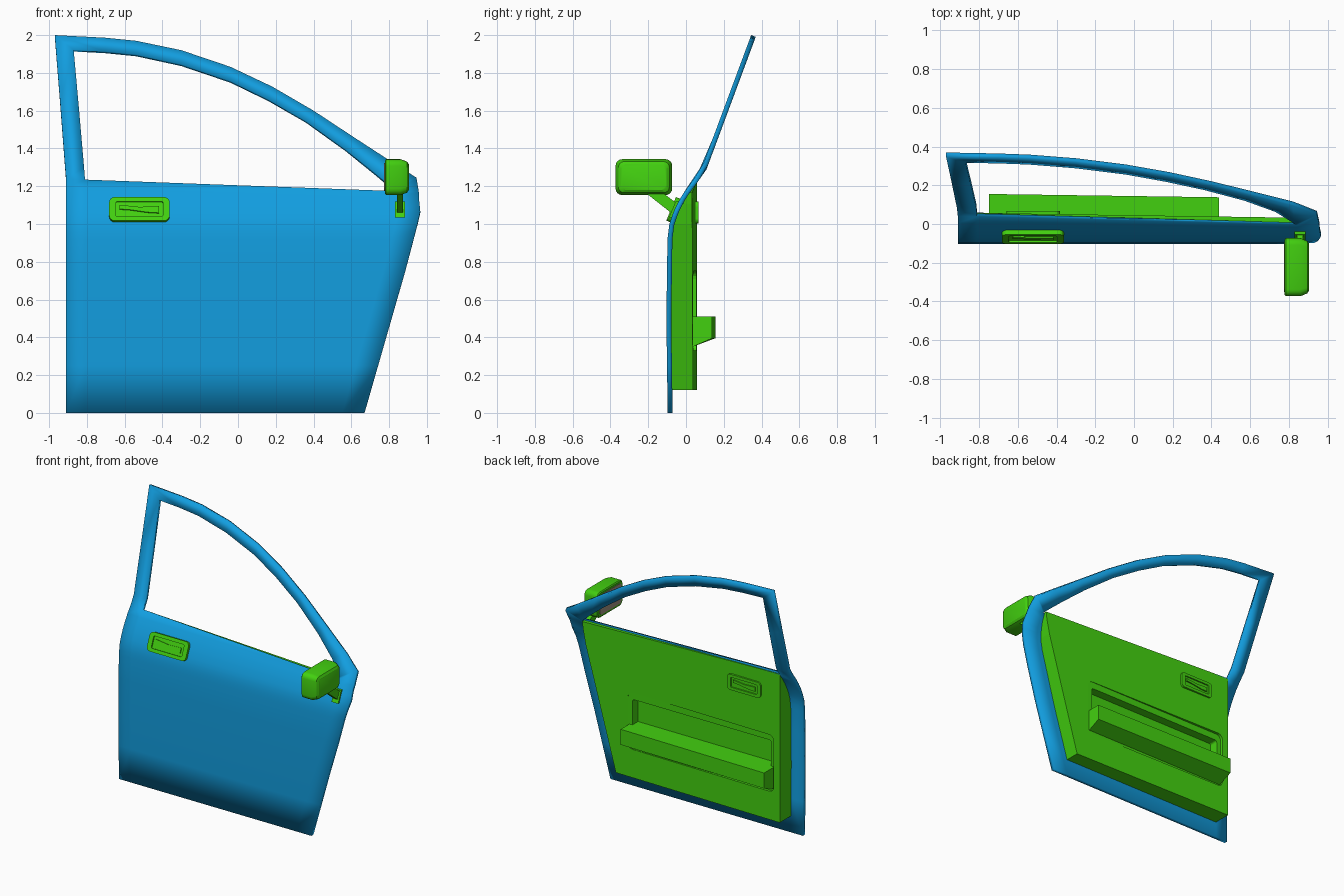
import bpy
import bmesh
import math
from mathutils import Vector

cube = bpy.data.objects.get("Cube")
if cube:
    bpy.data.objects.remove(cube, do_unlink=True)


def material(name, rgb):
    m = bpy.data.materials.new(name)
    m.use_nodes = True
    m.diffuse_color = (*rgb, 1)
    m.node_tree.nodes["Principled BSDF"].inputs["Base Color"].default_value = (*rgb, 1)
    return m


BLUE = material("blue paint", (0.006, 0.34, 0.74))
GREEN = material("green trim", (0.055, 0.63, 0.005))
GLASS = material("mirror grey", (0.36, 0.30, 0.23))


def interp(table, t):
    """Piecewise linear lookup in (key, value) pairs."""
    for (a, u), (b, v) in zip(table, table[1:]):
        if t <= b:
            return u + (v - u) * (t - a) / (b - a)
    return table[-1][1]


def make_object(name, bm, mat, smooth=None):
    mesh = bpy.data.meshes.new(name)
    bm.to_mesh(mesh)
    bm.free()
    mesh.materials.append(mat)
    obj = bpy.data.objects.new(name, mesh)
    bpy.context.collection.objects.link(obj)
    if smooth:
        bpy.ops.object.select_all(action='DESELECT')
        obj.select_set(True)
        bpy.context.view_layer.objects.active = obj
        bpy.ops.object.shade_smooth_by_angle(angle=math.radians(smooth))
    return obj


def loft(name, rings, mat, smooth=None):
    """Skin a closed solid through rings of equal length."""
    bm = bmesh.new()
    loops = [[bm.verts.new(p) for p in ring] for ring in rings]
    n = len(loops[0])
    for a, b in zip(loops, loops[1:]):
        for i in range(n):
            j = (i + 1) % n
            bm.faces.new((a[i], a[j], b[j], b[i]))
    bm.faces.new(loops[0])
    bm.faces.new(loops[-1])
    bmesh.ops.recalc_face_normals(bm, faces=bm.faces)
    return make_object(name, bm, mat, smooth)


def rounded_rect(cu, cv, w, h, r, steps=4):
    pts = []
    for k, (su, sv) in enumerate(((1, 1), (-1, 1), (-1, -1), (1, -1))):
        for i in range(steps + 1):
            a = math.pi / 2 * (k + i / steps)
            pts.append((cu + su * (w / 2 - r) + r * math.cos(a),
                        cv + sv * (h / 2 - r) + r * math.sin(a)))
    return pts


def slab_y(name, outline, y0, y1, mat=GREEN):
    return loft(name, [[(u, y, v) for u, v in outline] for y in (y0, y1)], mat)


def slab_x(name, outline, x0, x1, mat=GREEN):
    return loft(name, [[(x, u, v) for u, v in outline] for x in (x0, x1)], mat)


def cut(obj, cutter):
    """Subtract the cutter for good and remove it."""
    cutter.hide_render = True
    mod = obj.modifiers.new("cut", 'BOOLEAN')
    mod.operation = 'DIFFERENCE'
    mod.solver = 'EXACT'
    mod.object = cutter
    dg = bpy.context.evaluated_depsgraph_get()
    mesh = bpy.data.meshes.new_from_object(obj.evaluated_get(dg))
    obj.modifiers.clear()
    obj.data = mesh
    bpy.data.objects.remove(cutter, do_unlink=True)


# Door skin: depth by height, front edge by height, sloping belt line
DEPTH = [(0, -.097), (.5, -.104), (.92, -.098), (1, -.088), (1.06, -.068), (1.12, -.04),
         (1.2, .01), (1.25, .05), (1.3, .085), (2, .345)]
FRONT_EDGE = [(0, .67), (.8, .9), (1, .95), (1.08, .965), (1.17, .957)]


def belt(x):
    return 1.205 - .037 * x


bm = bmesh.new()


def skin_vert(x, z):
    return bm.verts.new((x, interp(DEPTH, z), z))


rows = []
for level in (0, .25, .5, .75, .92, .96, 1, 1.04, 1.08, 1.12, 1.16, 1.2):
    right = interp(FRONT_EDGE, level if level < 1.17 else 1.17)
    row = []
    for x in (-.91, -.81, right - .117, right):
        z = level if level <= 1 else 1 + (level - 1) * 5 * (belt(x) - 1)
        row.append(skin_vert(x, z))
    rows.append(row)
for a, b in zip(rows, rows[1:]):
    for i in range(3):
        bm.faces.new((a[i], a[i + 1], b[i + 1], b[i]))

# Window frame: paired outer and inner outline points
OUTER = [(-.915, 1.3), (-.942, 1.65), (-.97, 2), (-.7, 1.986), (-.54, 1.97), (-.3, 1.92),
         (-.04, 1.832), (.18, 1.728), (.4, 1.6), (.62, 1.455), (.82, 1.325), (.945, 1.245)]
INNER = [(-.815, 1.3), (-.842, 1.61), (-.87, 1.922), (-.7, 1.913), (-.54, 1.897), (-.3, 1.845),
         (-.04, 1.757), (.16, 1.66), (.36, 1.545), (.57, 1.395), (.73, 1.268), (.83, 1.185)]
strip = [(rows[-1][0], rows[-1][1])]
strip += [(skin_vert(*o), skin_vert(*i)) for o, i in zip(OUTER, INNER)]
strip.append((rows[-1][3], rows[-1][2]))
for (o1, i1), (o2, i2) in zip(strip, strip[1:]):
    bm.faces.new((o1, i1, i2, o2))
bm.normal_update()
shell = make_object("door_shell", bm, BLUE, 25)
solid = shell.modifiers.new("thickness", 'SOLIDIFY')
solid.thickness = .026
solid.offset = -1


# Inner trim panel, its back following the skin
def panel_face(x):
    return .045 - .015 * x


PANEL_EDGE = [(.12, .55), (1, .8), (1.17, .83)]
rings = []
for level in (.12, .5, .92, 1, 1.06, 1.12, 1.19):
    ring = []
    for x, back in ((-.81, True), (interp(PANEL_EDGE, level), True),
                    (interp(PANEL_EDGE, level), False), (-.81, False)):
        z = level if level <= 1 else 1 + (level - 1) * 5 * (belt(x) - 1)
        y = interp(DEPTH, z) + .015 if back else panel_face(x)
        ring.append((x, y, z))
    rings.append(ring)
panel = loft("inner_panel", rings, GREEN)

# Storage recess with a shallow rounded lip
cut(panel, slab_y("lip_cutter", rounded_rect(-.155, .54, 1.21, .42, .04), .036, .2))
cut(panel, slab_y("recess_cutter", rounded_rect(-.155, .53, 1.14, .34, .015), -.03, .2))

# Armrest with sloping underside
rings = []
for x, y in ((-.75, .155), (.44, .138)):
    rings.append([(x, -.03, .51), (x, y, .51), (x, y, .395), (x, .04, .352), (x, -.03, .352)])
loft("armrest", rings, GREEN)


# Door handles: rimmed plate with a pocket and a tapered lever
def handle(prefix, loc, rot, size):
    plate = slab_y(prefix + "_handle_plate", rounded_rect(0, 0, .32, .135, .03), -.014, .02)
    cut(plate, slab_y("pocket_cutter", rounded_rect(0, 0, .25, .085, .008), -.05, -.004))
    lever = slab_y(prefix + "_handle_lever",
                   [(-.105, .024), (0, .012), (.105, .016), (.105, -.022), (.04, -.018),
                    (-.05, -.004), (-.105, 0)], -.012, .01)
    for part in (plate, lever):
        part.location = loc
        part.rotation_euler = rot
        part.scale = Vector((size, 1, size))


handle("outer", (-.522, -.066, 1.075), (math.radians(-22), 0, 0), 1)
handle("inner", (-.52, .052, 1.06), (0, 0, math.pi), .86)

# Wing mirror: tapered housing, glass, arm and foot
rings = []
for x, w, h, r in ((.778, .285, .175, .03), (.784, .3, .19, .035), (.86, .3, .19, .035),
                   (.895, .27, .165, .03), (.905, .24, .135, .025)):
    rings.append([(x, u, v) for u, v in rounded_rect(-.223, 1.248, w, h, r)])
loft("mirror_housing", rings, GREEN, 30)
slab_x("mirror_glass", rounded_rect(-.223, 1.248, .255, .148, .022), .774, .782, GLASS)
slab_x("mirror_arm", [(-.22, 1.17), (-.13, 1.17), (-.05, 1.11), (-.05, 1.05), (-.08, 1.06)],
       .843, .873)
slab_x("mirror_foot", [(-.09, 1.035), (-.055, 1.12), (-.025, 1.12), (-.05, 1.035)],
       .83, .885)
